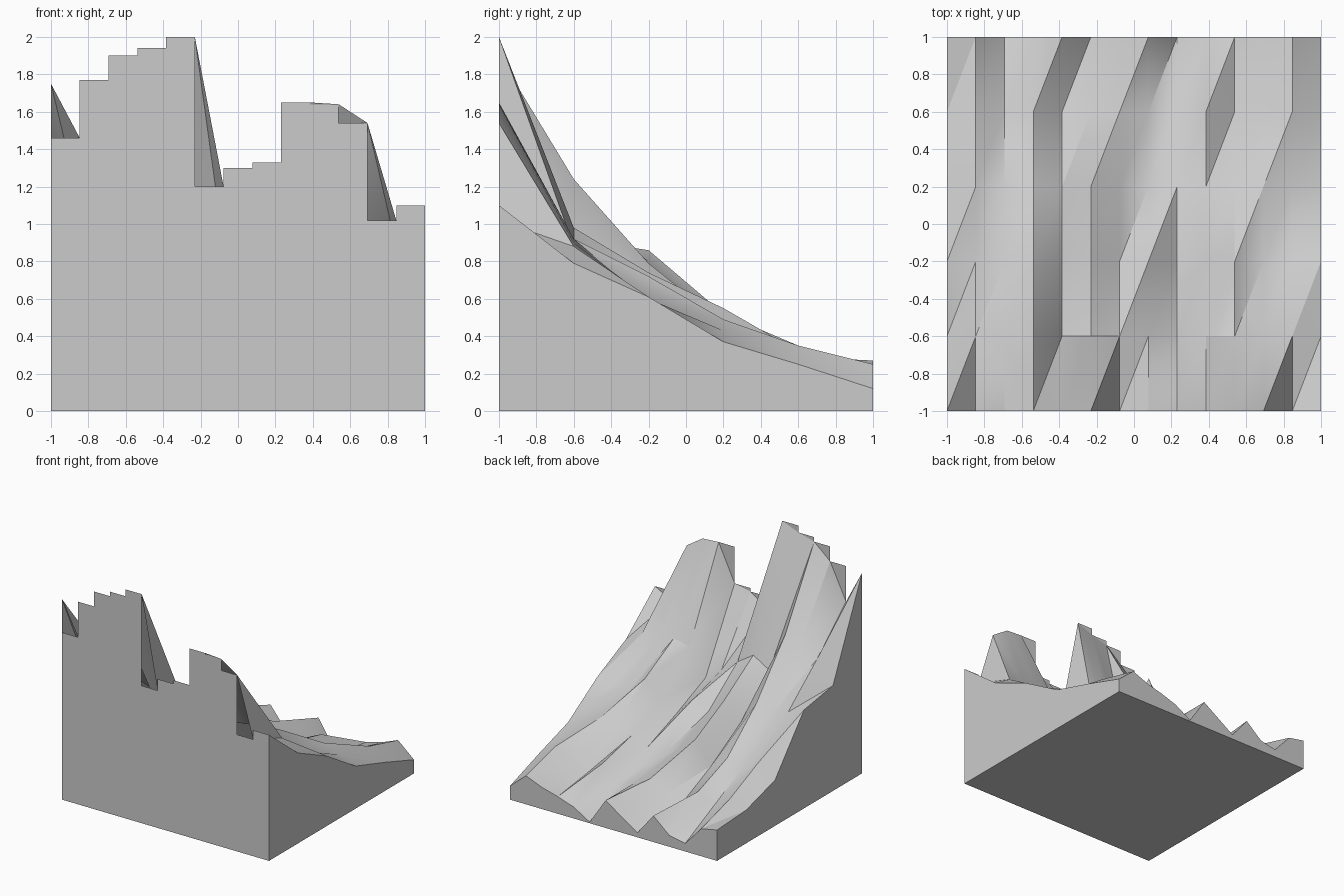
import bpy
import math

default_cube = bpy.data.objects.get("Cube")
if default_cube:
    bpy.data.objects.remove(default_cube, do_unlink=True)

# One plain stone colour for the whole block
stone = bpy.data.materials.new("stone_grey")
stone.use_nodes = True
colour = (0.6, 0.6, 0.6, 1)
stone.diffuse_color = colour
stone.node_tree.nodes["Principled BSDF"].inputs["Base Color"].default_value = colour

# Ridge heights in hundredths, one line per cross-section from front to back
SECTIONS = [
    "175 146 177 190 194 200 120 130 133 165 164 154 102 110",
    "92 111 121 124 89 98 88 77 66 89 92 90 88 79",
    "86 80 75 79 58 74 60 66 50 58 72 58 60 61",
    "40 52 43 47 36 55 43 33 36 42 48 49 43 37",
    "29 35 25 33 19 23 32 24 21 33 20 28 35 25",
    "27 24 7 10 23 4 14 24 1 10 15 19 25 12",
]
heights = [[int(value) / 100 for value in line.split()] for line in SECTIONS]
rows, columns = len(heights), len(heights[0])
last_row, last_column = rows - 1, columns - 1


def place(column, row, height=None):
    """Return the point above a grid position, on the ridge by default."""
    if height is None:
        height = heights[row][column]
    return (2 * column / last_column - 1, 2 * row / last_row - 1, height)


def make_part(name, points, faces):
    """Make a mesh object in the stone colour."""
    mesh = bpy.data.meshes.new(name)
    mesh.from_pydata(points, [], faces)
    mesh.materials.append(stone)
    mesh.update()
    part = bpy.data.objects.new(name, mesh)
    bpy.context.collection.objects.link(part)
    return part


def make_wall(name, path, flip=False):
    """Drop a wall from the ridge along a path of grid positions to the ground."""
    points = []
    for column, row in path:
        points += [place(column, row, 0), place(column, row)]
    faces = []
    for start in range(0, len(points) - 2, 2):
        face = (start, start + 2, start + 3, start + 1)
        faces.append(face[::-1] if flip else face)
    return make_part(name, points, faces)


# Sloping ridged surface, each cell split along its rising diagonal
points = [place(column, row) for row in range(rows) for column in range(columns)]
faces = []
for row in range(last_row):
    for column in range(last_column):
        near_left = row * columns + column
        near_right = near_left + 1
        far_left = near_left + columns
        far_right = far_left + 1
        faces.append((near_left, near_right, far_right))
        faces.append((near_left, far_right, far_left))
surface = make_part("ridged_surface", points, faces)
bpy.ops.object.select_all(action="DESELECT")
surface.select_set(True)
bpy.context.view_layer.objects.active = surface
bpy.ops.object.shade_smooth_by_angle(angle=math.radians(30))

# Front wall in flat-topped steps, each as tall as the ridge at its +x edge
points, faces = [], []
for column in range(last_column):
    top = heights[0][column + 1]
    start = len(points)
    points += [place(column, 0, 0), place(column + 1, 0, 0),
               place(column + 1, 0, top), place(column, 0, top)]
    faces.append(tuple(range(start, start + 4)))
make_part("stepped_front_wall", points, faces)

# Side and back walls follow the ridge line
make_wall("left_wall", [(last_column, row) for row in range(rows)])
make_wall("right_wall", [(0, row) for row in range(rows)], flip=True)
make_wall("back_wall", [(column, last_row) for column in range(columns)], flip=True)

# Flat underside
corners = [(0, 0), (0, last_row), (last_column, last_row), (last_column, 0)]
make_part("underside", [place(column, row, 0) for column, row in corners], [(0, 1, 2, 3)])
